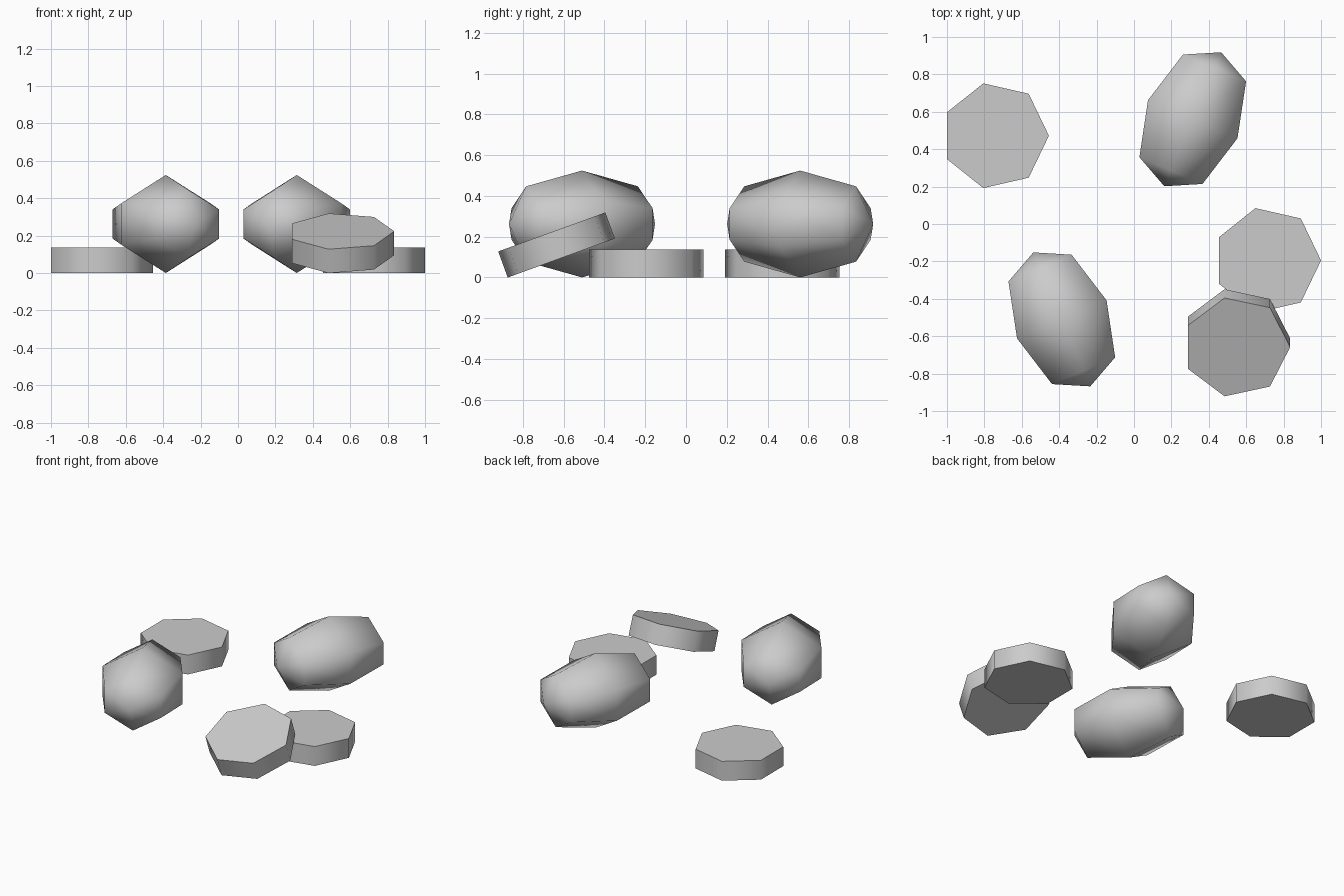
import bpy, bmesh
from math import radians, pi
from mathutils import Matrix

cube = bpy.data.objects.get("Cube")
if cube:
    bpy.data.objects.remove(cube, do_unlink=True)

grey = bpy.data.materials.new("plain_grey")
grey.use_nodes = True
grey.diffuse_color = (0.6, 0.6, 0.6, 1)
grey.node_tree.nodes["Principled BSDF"].inputs["Base Color"].default_value = (0.6, 0.6, 0.6, 1)


def finish(name, bm, location, rotation, angle):
    """Turn a bmesh into a placed, smooth shaded object."""
    bmesh.ops.recalc_face_normals(bm, faces=bm.faces[:])
    mesh = bpy.data.meshes.new(name)
    bm.to_mesh(mesh)
    bm.free()
    mesh.materials.append(grey)
    obj = bpy.data.objects.new(name, mesh)
    bpy.context.collection.objects.link(obj)
    obj.location = location
    obj.rotation_euler = rotation
    bpy.ops.object.select_all(action='DESELECT')
    bpy.context.view_layer.objects.active = obj
    obj.select_set(True)
    bpy.ops.object.shade_smooth_by_angle(angle=radians(angle))


def pebble(name, location, turn):
    """Long six-sided nugget, pointed at both ends along y."""
    section = [(0, 0.262), (0.26, 0.11), (0.26, -0.11),
               (0, -0.262), (-0.26, -0.11), (-0.26, 0.11)]
    bm = bmesh.new()
    rings = [[bm.verts.new((x * s, y, z * s)) for x, z in section]
             for y, s in ((-0.298, 0.705), (0, 1), (0.298, 0.705))]
    tips = [bm.verts.new((0, y, 0)) for y in (-0.389, 0.389)]
    for i in range(6):
        j = (i + 1) % 6
        for a, b in zip(rings, rings[1:]):
            bm.faces.new((a[i], a[j], b[j], b[i]))
        for tip, ring in zip(tips, (rings[0], rings[-1])):
            bm.faces.new((tip, ring[i], ring[j]))
    finish(name, bm, location, (0, 0, radians(turn)), 75)


def disc(name, location, tilt=0):
    """Seven-sided thick disc with one corner towards +x."""
    bm = bmesh.new()
    bmesh.ops.create_cone(bm, cap_ends=True, segments=7, radius1=0.287,
                          radius2=0.287, depth=0.136)
    corner = max(bm.verts, key=lambda v: v.co.y + 0.01 * v.co.z)
    spin = -pi / 2 if abs(corner.co.x) < 0.01 else 0
    bmesh.ops.rotate(bm, verts=bm.verts[:], matrix=Matrix.Rotation(spin, 3, 'Z'))
    finish(name, bm, location, (radians(tilt), 0, 0), 60)


# Two long nuggets turned in opposite directions
pebble("front_nugget", (-0.386, -0.51, 0.262), 23)
pebble("back_nugget", (0.314, 0.56, 0.262), -23)

# Two discs lying flat and one leaning on its neighbour
disc("back_disc", (-0.742, 0.472, 0.068))
disc("side_disc", (0.713, -0.195, 0.068))
disc("leaning_disc", (0.548, -0.635, 0.159), 20)
